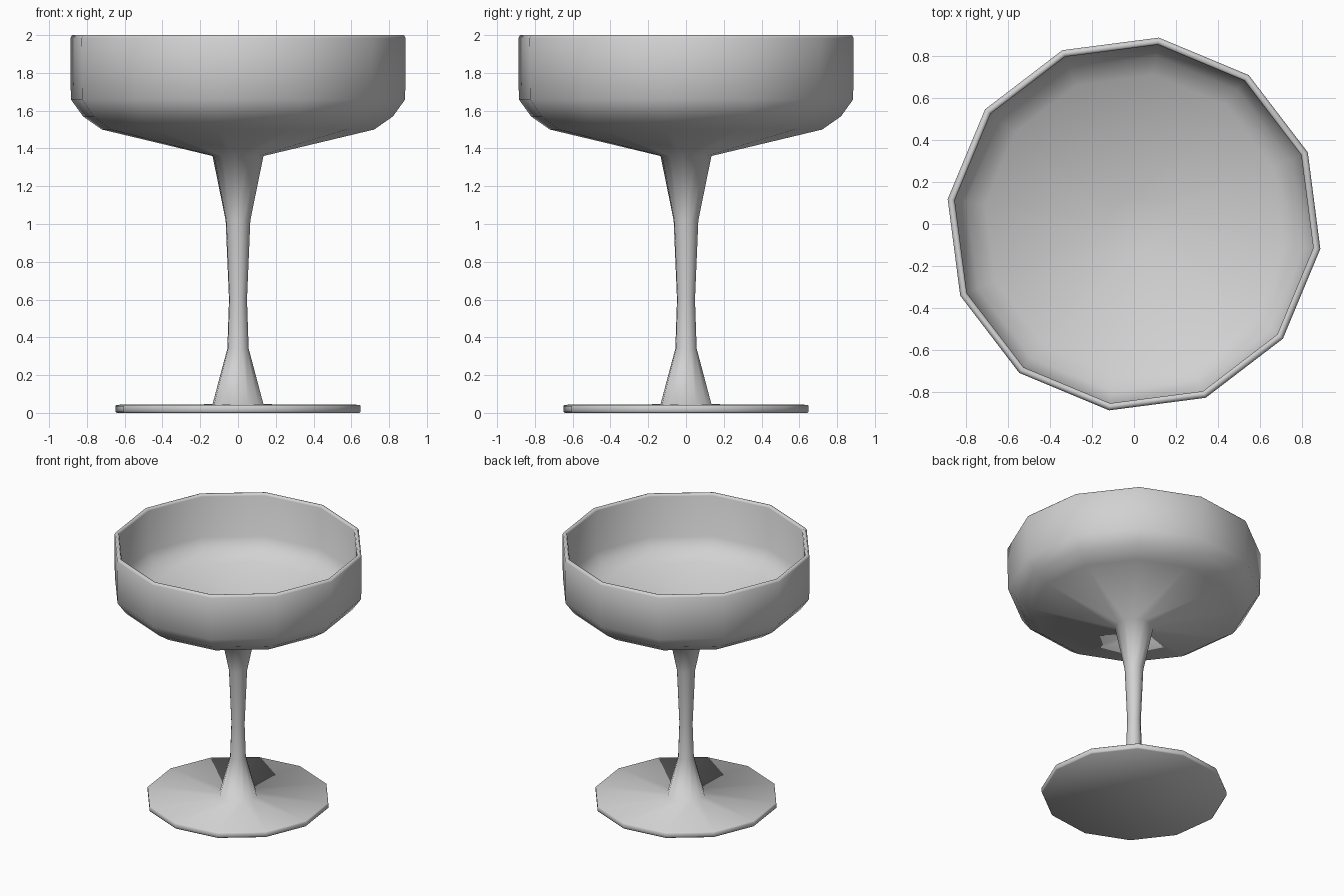
import bpy
import bmesh
from math import cos, sin, pi, radians

cube = bpy.data.objects.get("Cube")
if cube:
    bpy.data.objects.remove(cube)

SIDES = 12
PHASE = radians(-7.6)

glass = bpy.data.materials.new("pale grey glass")
glass.use_nodes = True
glass.diffuse_color = (0.64, 0.64, 0.64, 1)
glass.node_tree.nodes["Principled BSDF"].inputs["Base Color"].default_value = (0.64, 0.64, 0.64, 1)

# Profile of (radius, height), from the underside of the foot to the bowl floor
foot = [(0.648, 0.0), (0.655, 0.008), (0.655, 0.036), (0.648, 0.043)]
stem = [(0.136, 0.046), (0.057, 0.34), (0.048, 0.6), (0.066, 1.02), (0.136, 1.36)]
bowl_outside = [(0.727, 1.5), (0.828, 1.57), (0.893, 1.66), (0.895, 1.985)]
bowl_inside = [(0.886, 2.0), (0.868, 2.0), (0.861, 1.985), (0.861, 1.67),
               (0.805, 1.59), (0.715, 1.53), (0.136, 1.39)]


def lathe(name, profile, material):
    """Spin a profile into faceted rings, closed by a cap at each end."""
    bm = bmesh.new()
    rings = []
    for r, z in profile:
        angles = [PHASE + 2 * pi * i / SIDES for i in range(SIDES)]
        rings.append([bm.verts.new((r * cos(a), r * sin(a), z)) for a in angles])
    for low, high in zip(rings, rings[1:]):
        for i in range(SIDES):
            j = (i + 1) % SIDES
            bm.faces.new((low[i], low[j], high[j], high[i]))
    bm.faces.new(rings[0][::-1])
    bm.faces.new(rings[-1])
    for face in bm.faces:
        face.smooth = True
    mesh = bpy.data.meshes.new(name)
    bm.to_mesh(mesh)
    bm.free()
    mesh.materials.append(material)
    obj = bpy.data.objects.new(name, mesh)
    bpy.context.collection.objects.link(obj)
    return obj


lathe("coupe_glass", foot + stem + bowl_outside + bowl_inside, glass)
